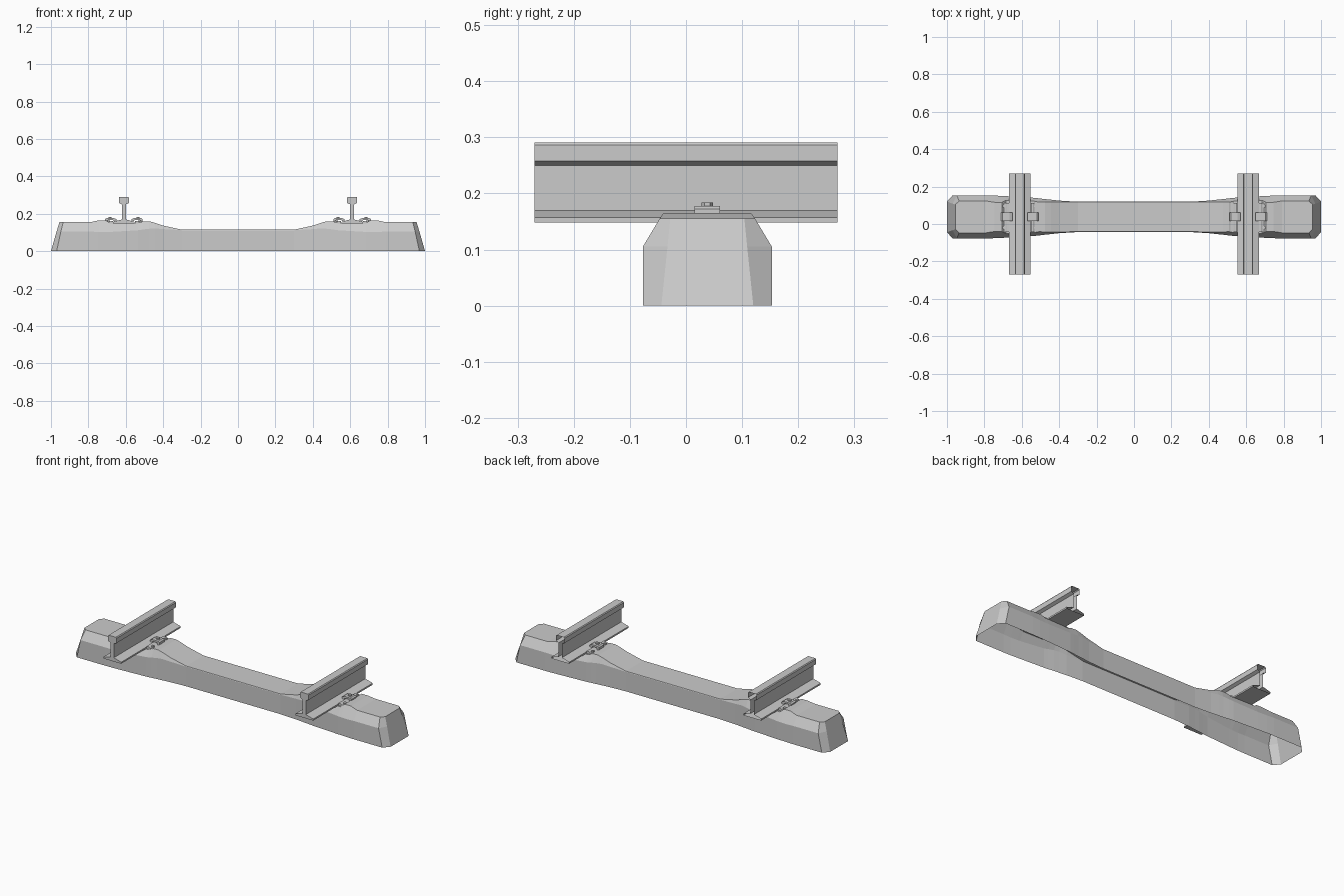
import bpy, bmesh, math

if "Cube" in bpy.data.objects:
    bpy.data.objects.remove(bpy.data.objects["Cube"])

CY = 0.038          # sleeper centre line in y
RAIL_X = 0.61


def finish(name, bm):
    bmesh.ops.recalc_face_normals(bm, faces=bm.faces)
    me = bpy.data.meshes.new(name)
    bm.to_mesh(me)
    bm.free()
    ob = bpy.data.objects.new(name, me)
    bpy.context.collection.objects.link(ob)
    return ob


def mirror_x(ob):
    m = ob.modifiers.new("mirror", 'MIRROR')
    m.use_clip = True
    m.merge_threshold = 0.0001


def extrude_xz(name, profile, y0, y1, caps=(True, True)):
    bm = bmesh.new()
    a = [bm.verts.new((x, y0, z)) for x, z in profile]
    b = [bm.verts.new((x, y1, z)) for x, z in profile]
    n = len(a)
    for i in range(n):
        bm.faces.new((a[i], a[(i + 1) % n], b[(i + 1) % n], b[i]))
    if caps[0]:
        bm.faces.new(a)
    if caps[1]:
        bm.faces.new(b)
    return finish(name, bm)


# Sleeper: open-bottomed shell lofted from the middle to one end
# station: x, top height, chamfer height, half width at top, half width at base
stations = [
    (0.00, 0.115, 0.112, 0.079, 0.081),
    (0.30, 0.115, 0.112, 0.079, 0.081),
    (0.40, 0.137, 0.118, 0.080, 0.087),
    (0.445, 0.152, 0.122, 0.080, 0.092),
    (0.475, 0.160, 0.120, 0.080, 0.095),
    (0.508, 0.160, 0.116, 0.079, 0.099),
    (0.535, 0.148, 0.112, 0.084, 0.102),
    (0.685, 0.148, 0.103, 0.088, 0.111),
    (0.705, 0.165, 0.103, 0.078, 0.112),
    (0.745, 0.165, 0.103, 0.078, 0.114),
    (0.79, 0.155, 0.105, 0.085, 0.115),
]
rings = []
for x, zt, zc, ht, hb in stations:
    half = [(x, hb, 0), (x, hb, zc), (x, ht, zt)]
    rings.append(half)
rings.append([(0.97, 0.115, 0), (0.947, 0.115, 0.105), (0.935, 0.085, 0.155)])
rings.append([(1.0, 0.082, 0), (0.97, 0.071, 0.105), (0.955, 0.066, 0.155)])

bm = bmesh.new()
loops = []
for half in rings:
    pts = [(x, CY - h, z) for x, h, z in half]
    pts += [(x, CY + h, z) for x, h, z in reversed(half)]
    loops.append([bm.verts.new(p) for p in pts])
for a, b in zip(loops, loops[1:]):
    for i in range(5):
        bm.faces.new((a[i], b[i], b[i + 1], a[i + 1]))
bm.faces.new(loops[-1])
sleeper = finish("sleeper", bm)
mirror_x(sleeper)
# open shell: make the top face upwards
if max(sleeper.data.polygons, key=lambda p: p.center.z).normal.z < 0:
    sleeper.data.flip_normals()

# Rails
half_rail = [(0.057, 0.148), (0.057, 0.157), (0.010, 0.170), (0.010, 0.250),
             (0.027, 0.258), (0.027, 0.286), (0.023, 0.291)]
profile = half_rail + [(-x, z) for x, z in reversed(half_rail)]
rail = extrude_xz("rail", [(RAIL_X + x, z) for x, z in profile],
                  -0.27, 0.27, caps=(True, False))
mirror_x(rail)


def cylinder(name, x, y, z0, z1, r, seg):
    bm = bmesh.new()
    bmesh.ops.create_cone(bm, cap_ends=True, segments=seg, radius1=r,
                          radius2=r, depth=z1 - z0)
    bmesh.ops.translate(bm, verts=bm.verts, vec=(x, y, (z0 + z1) / 2))
    ob = finish(name, bm)
    mirror_x(ob)


# Fastenings on both sides of each rail
for side, label in ((-1, "inner"), (1, "outer")):
    def at(pts):
        return [(RAIL_X + side * x, z) for x, z in pts]

    # base plate with a raised guide edge
    plate = at([(0.058, 0.146), (0.058, 0.162), (0.070, 0.162),
                (0.078, 0.157), (0.108, 0.157), (0.108, 0.146)])
    mirror_x(extrude_xz(label + "_base_plate", plate, CY - 0.08, CY + 0.075))

    # clip bridging plate and rail foot
    clip = at([(0.040, 0.162), (0.040, 0.171), (0.056, 0.178), (0.092, 0.178),
               (0.100, 0.172), (0.100, 0.157), (0.088, 0.157), (0.084, 0.168),
               (0.060, 0.168), (0.052, 0.160)])
    mirror_x(extrude_xz(label + "_clip", clip, CY - 0.023, CY + 0.023))

    # clip bolt and the two plate screws
    bx = RAIL_X + side * 0.075
    cylinder(label + "_clip_bolt", bx, CY, 0.176, 0.184, 0.010, 6)
    for dy in (-0.058, 0.058):
        cylinder(label + "_plate_screw", RAIL_X + side * 0.084, CY + dy,
                 0.155, 0.165, 0.009, 8)
